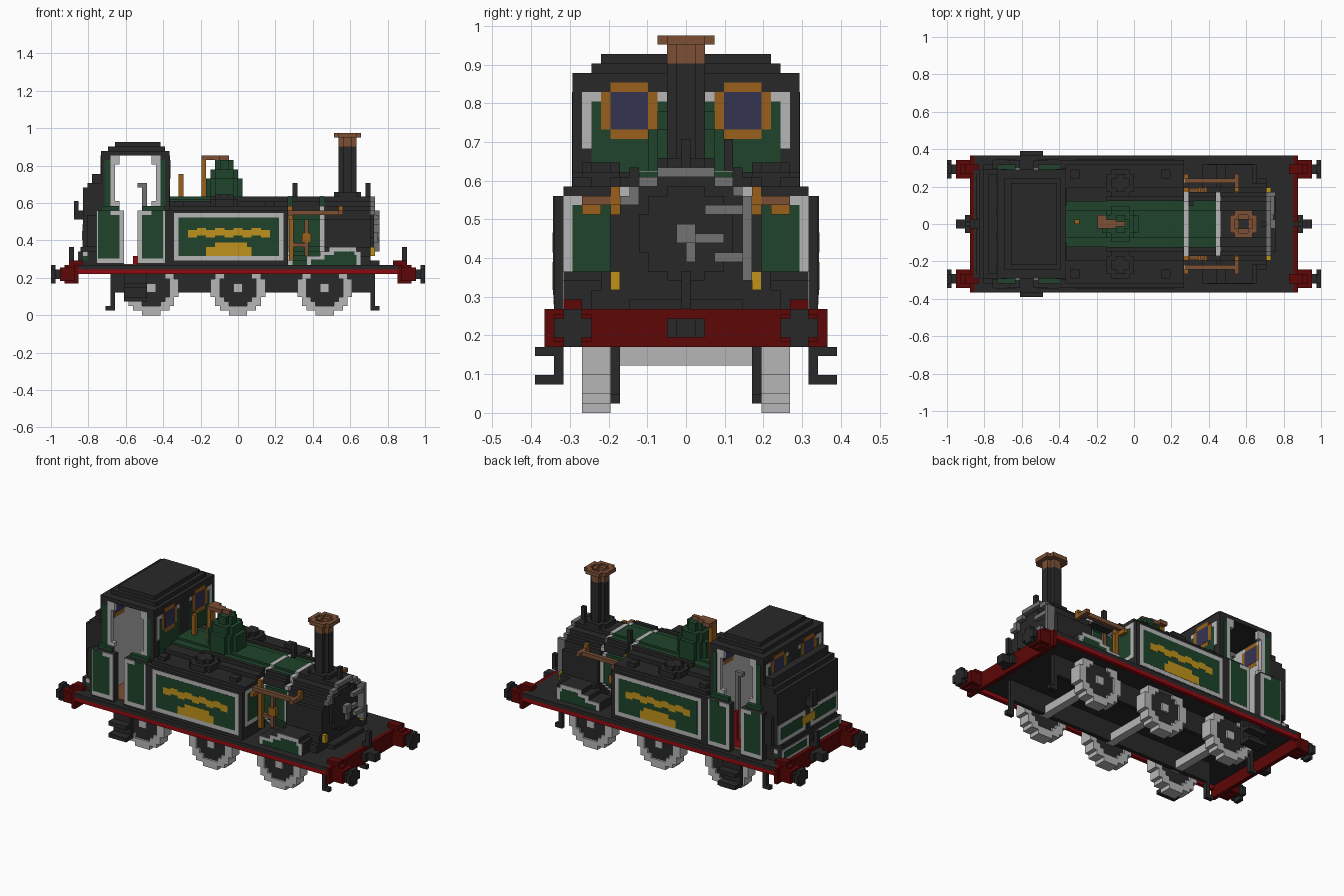
import bpy, bmesh, math

if "Cube" in bpy.data.objects:
    bpy.data.objects.remove(bpy.data.objects["Cube"])

V = 2 / 82  # one block
COLOURS = {
    "black": (0.022, 0.022, 0.022), "green": (0.013, 0.057, 0.024),
    "white": (0.47, 0.47, 0.47), "steel grey": (0.17, 0.17, 0.17),
    "bright red": (0.28, 0.003, 0.005), "dark red": (0.11, 0.002, 0.002),
    "copper": (0.20, 0.08, 0.036), "brass": (0.32, 0.12, 0.012),
    "gold": (0.52, 0.29, 0.012), "glass blue": (0.036, 0.034, 0.086)}
MATS = {}
for name, c in COLOURS.items():
    m = bpy.data.materials.new(name)
    m.use_nodes = True
    m.diffuse_color = (*c, 1)
    bsdf = m.node_tree.nodes["Principled BSDF"]
    bsdf.inputs["Base Color"].default_value = (*c, 1)
    bsdf.inputs["Roughness"].default_value = 0.9
    MATS[name] = m
K, G, W, S, RB, R, C, B, Y, GL = COLOURS


def part(name, boxes, mirror=False):
    """Boxes are (colour, x0, x1, y0, y1, z0, z1) in blocks."""
    bm = bmesh.new()
    slots = []
    if mirror:
        boxes = boxes + [(c, a, b, -y1, -y0, e, f) for c, a, b, y0, y1, e, f in boxes]
    for c, x0, x1, y0, y1, z0, z1 in boxes:
        if c not in slots:
            slots.append(c)
        vs = bmesh.ops.create_cube(bm, size=1)["verts"]
        for v in vs:
            v.co.x = (x0 if v.co.x < 0 else x1) * V
            v.co.y = (y0 if v.co.y < 0 else y1) * V
            v.co.z = (z0 if v.co.z < 0 else z1) * V
        for f in {f for v in vs for f in v.link_faces}:
            f.material_index = slots.index(c)
    me = bpy.data.meshes.new(name)
    bm.to_mesh(me)
    bm.free()
    for c in slots:
        me.materials.append(MATS[c])
    bpy.context.collection.objects.link(bpy.data.objects.new(name, me))


def orient(c, axis, a0, a1, u0, u1, v0, v1):
    if axis == "x":
        return (c, a0, a1, u0, u1, v0, v1)
    if axis == "y":
        return (c, u0, u1, a0, a1, v0, v1)
    return (c, u0, u1, v0, v1, a0, a1)


def disc(c, axis, a0, a1, u, v, r, hole=0):
    """Stepped disc or ring made of one-block rows."""
    out = []
    for i in range(-r, r):
        d = (i + 0.5) ** 2
        w = round(math.sqrt(r * r - d))
        h = round(math.sqrt(hole * hole - d)) if hole * hole > d else 0
        spans = [(-w, -h), (h, w)] if h else [(-w, w)]
        out += [orient(c, axis, a0, a1, u + s, u + e, v + i, v + i + 1) for s, e in spans]
    return out


def side_plate(c, t, x0, x1, z0, z1, y=14):
    """Thin painted plate on a side wall, proud by t."""
    return (c, x0, x1, y - .1, y + t, z0, z1)


# Chassis
part("footplate", [(K, -35, 35, -15, 15, 10, 11)])
part("valance", [(RB, -35, 35, 14, 15, 9, 10)], True)
part("frame", [(K, -27, 30, 7, 8, 5, 10), (K, 29, 30, 7, 8, 2, 5), (K, 29, 31, 7, 8, 1, 2),
               (K, -28, -27, 7, 8, 2, 10), (K, -29, -27, 7, 8, 1, 2)], True)
part("cab_step", [(K, -25, -20, 13, 14, 3, 9), (K, -25, -20, 13, 16, 6, 7),
                  (K, -25, -20, 13, 16, 3, 4)], True)
for x in (-19, 0, 19):
    part("wheel_pair", disc(W, "y", 8, 11, x, 6, 6, 4) + disc(K, "y", 8.5, 10.5, x, 6, 4)
         + disc(W, "y", 8, 11, x, 6, 1), True)
    part("axle", [(W, x - 1, x + 1, -8.2, 8.2, 5, 7)])

# Buffer beams, buffers and couplings at both ends
for s, end in ((1, "front"), (-1, "rear")):
    def ex(boxes):
        return [(c, *sorted((s * a, s * b)), y0, y1, z0, z1) for c, a, b, y0, y1, z0, z1 in boxes]
    part(end + "_buffer_beam", ex([(R, 35, 36, -15, 15, 7, 11)]))
    part(end + "_buffers", ex([(R, 36, 39, 10, 14, 7.5, 10.5), (R, 36, 38, 11, 13, 7, 11),
                               (R, 34, 37, 11, 13, 11, 12), (K, 39, 40, 11, 13, 8, 10),
                               (K, 40, 41, 10, 14, 8, 10), (K, 40, 41, 11, 13, 7, 11)]), True)
    part(end + "_coupling", ex([(K, 36, 37, -2, 2, 8, 10), (K, 37, 39, -1, 1, 8, 10)]))
    part(end + "_lamp_iron", ex([(K, 35, 36, -.5, .5, 11, 12), (K, 36, 37, -.5, .5, 11, 15)]))

# Boiler with dark ledges along its shoulders
part("boiler", disc(G, "x", -16, 19, 0, 18, 7)
     + [(G, -16, 19, -5, 5, 23, 25.5), (G, -16, 19, -3, 3, 25, 26)])
for x in (11, 18):
    part("boiler_band", [(c, a, b, y0 - .1, y1 + .1, z0, z1) for c, a, b, y0, y1, z0, z1
                         in disc(W, "x", x, x + 1, 0, 18, 7)]
         + [(W, x, x + 1, -5, 5, 23, 25.6), (W, x, x + 1, -3, 3, 25, 26.1),
            (W, x, x + 1, -7, 7, 23, 24)])
part("boiler_ledge", [(K, -15, 11, 5, 8, 23, 25), (K, -6, 11, 5, 6, 25, 26),
                      (K, 12, 18, 5, 7, 23, 25), (K, 12, 18, 5, 6, 25, 26)], True)

# Smokebox and chimney
part("smokebox", disc(K, "x", 19, 29, 0, 18, 8) + [(K, 19, 29, -10, 10, 11, 13),
     (K, 19, 29, -9, 9, 13, 15), (K, 29, 31, -6, 6, 11, 12)])
part("smokebox_door", disc(K, "x", 29, 29.8, 0, 19, 5))
part("smokebox_handrail", [(S, 29, 30, -3, 3, 25, 26), (S, 29, 30, -5, -3, 24, 25),
     (S, 29, 30, 3, 5, 24, 25), (S, 29, 30, -6, -5, 23, 24), (S, 29, 30, 5, 6, 23, 24),
     (S, 29, 30, -7, -5, 22, 23), (S, 29, 31, 6, 7, 14, 23)])
part("door_handle", [(S, 29.8, 31, -1, 1, 18, 20), (S, 29.8, 30.6, 1, 4, 18, 19),
     (S, 29.8, 30.6, 0, 1, 16, 18), (S, 29.8, 30.8, 2, 6, 21, 22), (S, 29.8, 30.8, 3, 6, 16, 17)])
part("chimney", [(K, 22, 26, -1, 1, 25, 37), (K, 23, 25, -2, 2, 25, 37),
                 (K, 21, 27, -2, 2, 25, 27), (K, 22, 26, -3, 3, 25, 27)])
part("chimney_cap", disc(C, "z", 39, 40, 24, 0, 3, 2) + disc(C, "z", 37, 39.5, 24, 0, 2, 1)
     + [(K, 23, 25, -1, 1, 37, 38)])
part("smokebox_lamp_iron", [(K, 28, 29, -.5, .5, 26, 29)])
part("boiler_post", [(K, 12, 13, 4, 5, 25, 29)])
part("front_lamps", [(K, 28, 29, 7, 8, 11, 13), (Y, 28.5, 30, 7, 8, 13, 15)], True)

# Dome, safety valve and whistle
part("dome", disc(G, "z", 25, 30, -3, 0, 4) + disc(G, "z", 30, 32, -3, 0, 3)
     + disc(G, "z", 32, 34, -3, 0, 2))
part("safety_valve", [(B, -8, -7, -1, 1, 25, 34), (C, -8, -4, -1, 1, 34, 35),
                      (C, -4, -2, -.5, .5, 34, 35), (C, -8, -6, 1, 2, 34, 35)])
part("whistle", [(B, -13, -12, 0, 1, 26, 31)])

# Side tanks with lined panels
scallops = [side_plate(Y, .14, -11 + 2 * i, -9 + 2 * i, 17 + .5 * (i % 2), 18.7 + .4 * (i % 2))
            for i in range(9)]
part("side_tank", [(K, -15, 11, 5, 14, 11, 23), (K, -15, 11, 5, 13, 23, 24),
     side_plate(W, .06, -14, 10, 12, 22.4), side_plate(G, .1, -13, 9, 13, 21.4),
     (W, 10.9, 11.06, 8, 13, 14, 23), (G, 10.9, 11.1, 8, 12, 15, 22)], True)
part("tank_ornament", scallops + [side_plate(Y, .14, -7, 3, 13, 15),
                                  side_plate(Y, .14, -5, 2, 15, 16)], True)
part("tank_filler", disc(K, "z", 24, 25.5, -3, 9, 3) + disc(K, "z", 25.5, 26.5, -3, 9, 2)
     + [(K, -14, -12, 10, 12, 24, 25), (K, 6, 8, 10, 12, 24, 25)], True)

# Splashers, pipes and pumps beside the boiler
part("splasher", [(K, 15, 27, 8, 13, 11, 13), (K, 18, 27, 8, 13, 13, 14), (K, 20, 26, 8, 13, 14, 15)]
     + [side_plate(W, .06, *r, 13) for r in ((15, 27, 11, 13), (18, 27, 13, 14), (20, 26, 14, 15))]
     + [side_plate(G, .1, *r, 13) for r in ((16, 26, 11, 12.2), (19, 26, 12.2, 13.2),
                                            (21, 25.5, 13.2, 14))], True)
part("boiler_pipe", [(C, 11, 23, 9, 10, 22, 23), (C, 22, 23, 8, 11, 22, 23),
     (B, 11, 12, 7, 8, 22, 24), (B, 22, 23, 7, 8, 22, 24), (B, 11.1, 12, 9, 11, 21, 22),
     (B, 11.2, 12.2, 7, 8, 12, 22)], True)
part("feed_pump", disc(B, "y", 7, 8, 15, 17, 1) + [(C, 14.6, 15.4, 7, 7.8, 13, 21),
     (C, 12, 15, 7, 7.9, 15, 15.8)], True)

# Cab walls around the doorway, green with white door edging
part("cab_side", [(K, -31, -25, 12.2, 14, 11, 23), (G, -30, -26, 12, 13, 23, 24),
     (W, -30, -25, 12, 12.2, 11, 23), (K, -22, -15, 12.2, 14, 11, 23), (G, -21, -16, 12, 13, 23, 24),
     (W, -22, -16, 12, 12.2, 11, 23),
     side_plate(W, .06, -31, -25, 11.5, 23), side_plate(G, .1, -30.7, -26, 12.5, 22),
     side_plate(G, .1, -30.7, -28, 22, 23),
     side_plate(W, .06, -22, -16, 11.5, 23), side_plate(G, .1, -21, -16.4, 12.5, 22),
     side_plate(G, .1, -19, -16.4, 22, 23)], True)
part("cab_pillar", [(K, -30, -28, 11, 12, 24, 35), (W, -28, -27, 11, 12, 24, 35),
     side_plate(G, .06, -29.3, -28, 24, 34, 12), (W, -27, -26, 11, 12, 33, 35),
     (W, -27, -26, 11, 12, 24, 25), (K, -17, -15, 11, 12, 24, 35), (W, -18, -17, 11, 12, 24, 35),
     side_plate(G, .06, -17, -16, 24, 34, 12), (W, -19, -18, 11, 12, 33, 35),
     (W, -19, -18, 11, 12, 24, 25)], True)


def cab_end(name, x0, x1, face, out):
    """End wall with windows outside and a white lining inside."""
    inner = x0 + x1 - face

    def plate(c, t, *r):
        return (c, *sorted((face, face + out * t)), *r)

    def lining(c, t, *r):
        return (c, *sorted((inner, inner - out * t)), *r)
    window = ((B, 0, 3, 9, 30, 34), (B, 0, 4, 8, 29, 35), (GL, .04, 4, 8, 30, 34))
    part(name, [(K, x0, x1, 0, 11, 24, 35), (K, x0, x1, 0, 12, 11, 24),
                plate(W, .05, 2, 11, 28, 34), plate(G, .1, 2, 10, 24, 33),
                lining(W, .05, 0, 11, 11, 35)]
         + [plate(c, .14 + t, *r) for c, t, *r in window]
         + [lining(c, .1 + t, *r) for c, t, *r in window], True)


cab_end("cab_front_wall", -16, -15, -15, 1)
cab_end("cab_rear_wall", -30, -29, -30, -1)
part("cab_roof", [(K, -30, -15, -12, 12, 35, 36), (K, -28.5, -16, -10, 10, 36, 37),
                  (K, -27, -17, -9, 9, 37, 38)])
part("cab_floor", [(C, -29, -16, -12, 12, 11, 11.2)])
part("cab_lever", [(RB, -22, -21, 10, 11, 11, 20), (RB, -23, -22, 10, 11, 11, 13),
                   (S, -21, -20, 8, 9, 19, 29), (S, -22, -20, 8, 9, 28, 29)])

# Rear bunker
part("bunker", [(K, -34, -30, -12, 12, 15, 28), (K, -33, -30, -12, 12, 28, 29),
                (K, -32, -30, -11, 11, 29, 31), (K, -33, -31, -13, 13, 15, 22),
                (K, -35, -30, -12, 12, 11, 14), (K, -34.5, -30, -11, 11, 14, 15)])
part("bunker_panels", [(W, -35.06, -35, 1, 12, 11, 14), (G, -35.1, -35, 2, 11, 11.6, 13.4),
     (W, -34.06, -34, 1, 12, 15, 20), (G, -34.1, -34, 2, 11, 16, 19),
     side_plate(W, .06, -34, -33, 13, 14, 12), side_plate(G, .06, -34, -33, 12, 13, 12)], True)
part("bunker_plate", [(Y, -34.2, -34, -2.5, 2.5, 16.5, 18.5)])
part("rear_lamp", [(K, -36, -34, -1, 1, 21, 23), (K, -36, -35, -1, 1, 23, 25)])
